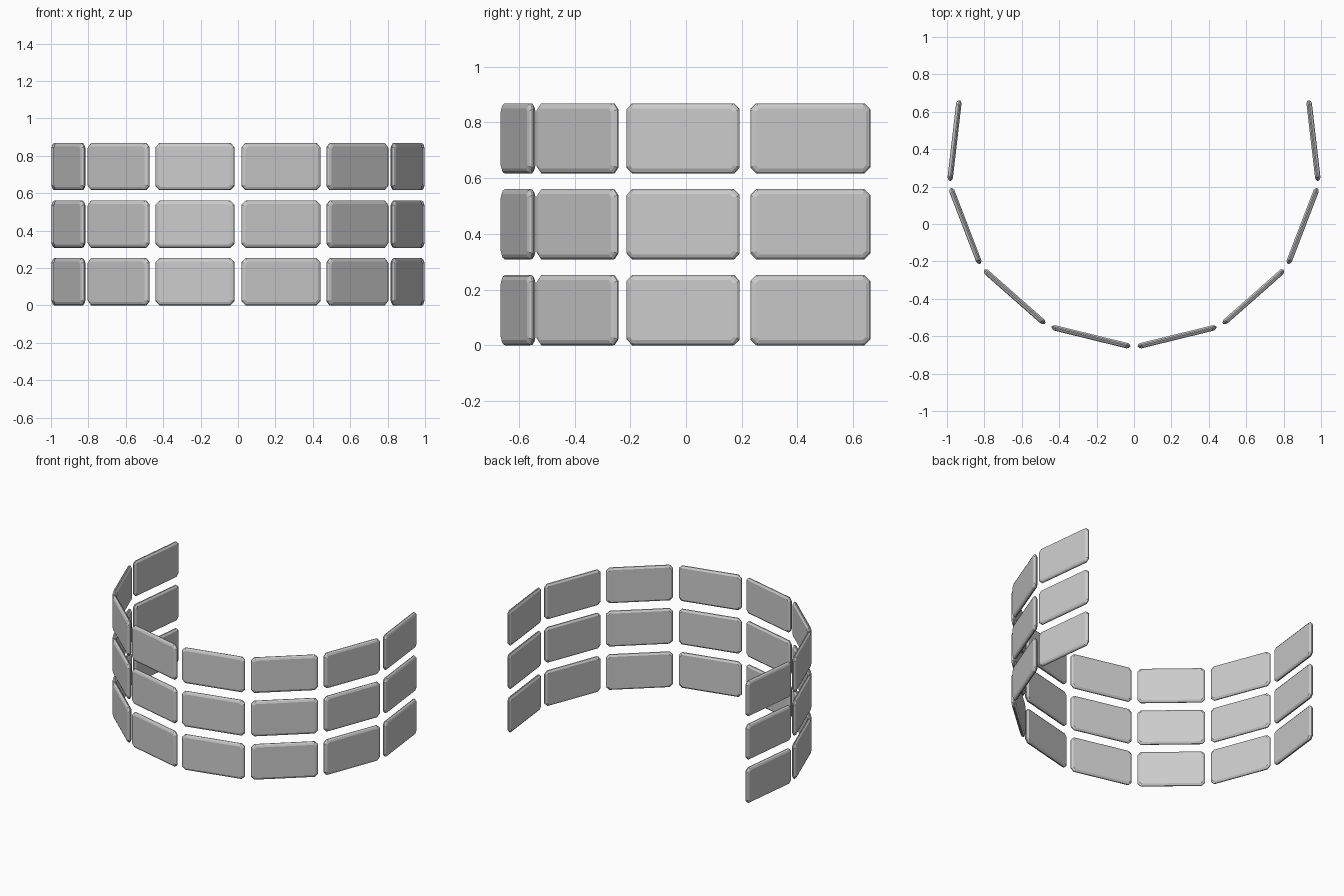
import bpy, bmesh, math

if "Cube" in bpy.data.objects:
    bpy.data.objects.remove(bpy.data.objects["Cube"])

R, CY = 0.966, 0.335            # arc radius and centre
W, H, T = 0.434, 0.252, 0.029   # panel width, height, thickness
STEP = math.radians(27.6)       # angle between columns


def outline(inset, cut):
    """Rectangle with cut corners, in the panel plane (x, z)."""
    a, b = W / 2 - inset, H / 2 - inset
    return [(a, b - cut), (a - cut, b), (cut - a, b), (-a, b - cut),
            (-a, cut - b), (cut - a, -b), (a - cut, -b), (a, cut - b)]


# shared panel mesh: stacked outlines from inner face to outer face (-y)
bm = bmesh.new()
layers = [(0.014, 0.012, T / 2), (0.001, 0.02, T / 2 - 0.009),
          (0.0, 0.022, -T / 2 + 0.014), (0.006, 0.020, -T / 2 + 0.005),
          (0.018, 0.012, -T / 2)]
rings = [[bm.verts.new((x, y, z)) for x, z in outline(i, c)] for i, c, y in layers]
for lo, hi in zip(rings, rings[1:]):
    for k in range(8):
        n = (k + 1) % 8
        bm.faces.new((lo[k], lo[n], hi[n], hi[k]))
bm.faces.new(rings[0])
bm.faces.new(rings[-1])
bmesh.ops.recalc_face_normals(bm, faces=bm.faces)
mesh = bpy.data.meshes.new("panel")
bm.to_mesh(mesh)
bm.free()

# three rows of eight panels around the arc
for row in range(3):
    for col in range(8):
        a = (col - 3.5) * STEP
        ob = bpy.data.objects.new(f"panel_row{row + 1}_col{col + 1}", mesh)
        ob.location = (R * math.sin(a), CY - R * math.cos(a), H / 2 + row * 0.308)
        ob.rotation_euler = (0, 0, a)
        bpy.context.collection.objects.link(ob)
